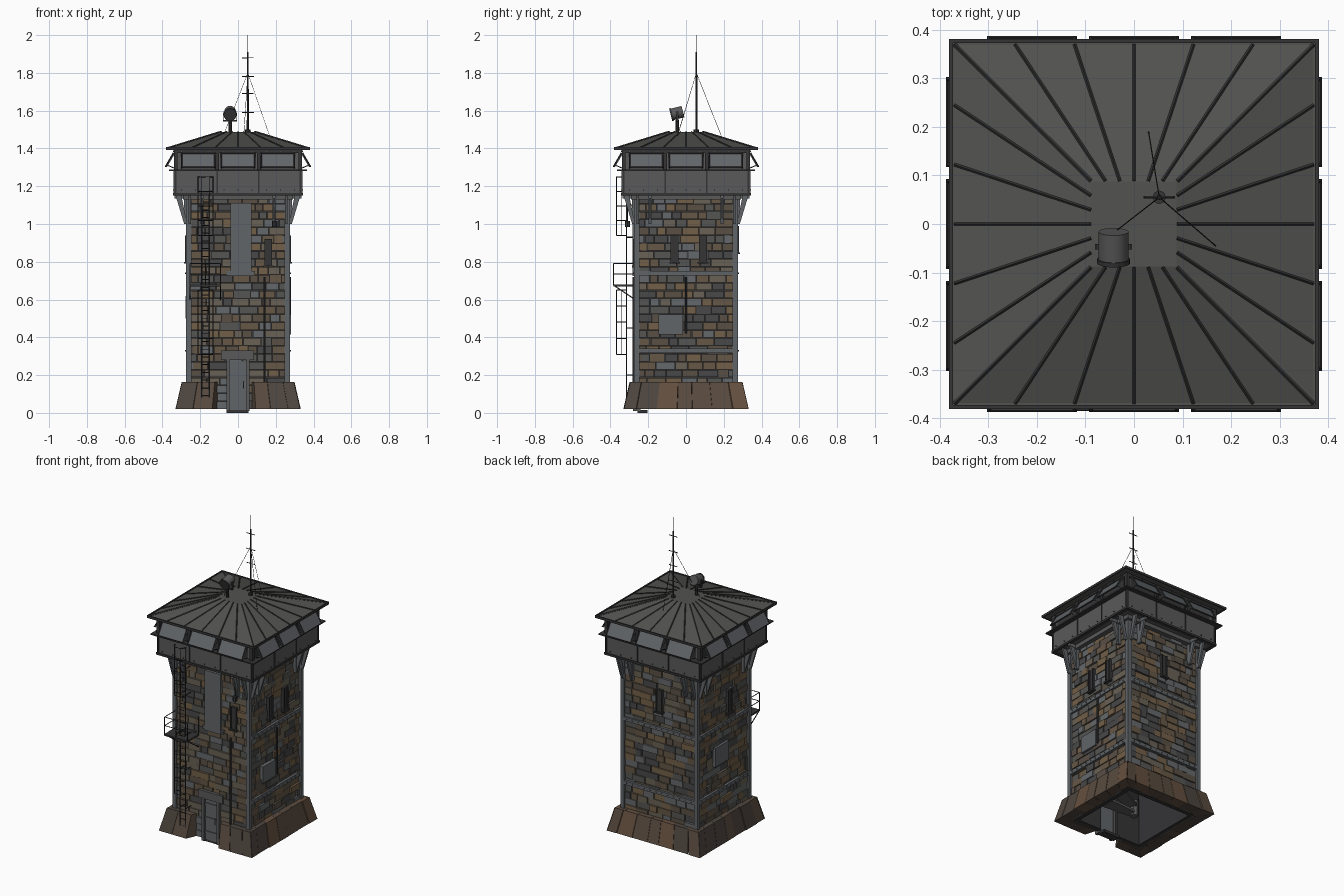
import bpy, bmesh, math, random
from mathutils import Matrix, Vector

if "Cube" in bpy.data.objects:
    bpy.data.objects.remove(bpy.data.objects["Cube"])

random.seed(4)
SIDES = [Matrix.Rotation(math.radians(90 * k), 4, 'Z') for k in range(4)]  # front, right, back, left
I = Matrix.Identity(4)


def mat(name, r, g, b):
    m = bpy.data.materials.new(name)
    m.diffuse_color = (r, g, b, 1)
    m.use_nodes = True
    m.node_tree.nodes["Principled BSDF"].inputs["Base Color"].default_value = m.diffuse_color
    return m


steel = mat("steel", .10, .10, .10)
dark = mat("dark_iron", .035, .035, .037)
roofing = mat("roofing", .085, .085, .08)
plate = mat("plate", .12, .13, .14)
stones = [mat("stone_%d" % i, *c) for i, c in enumerate([
    (.13, .095, .06), (.10, .08, .06), (.09, .09, .085), (.14, .12, .09),
    (.065, .065, .065), (.17, .115, .065), (.13, .14, .145)])]
bases = [mat("footing_%d" % i, *c) for i, c in enumerate([
    (.10, .07, .05), (.075, .06, .05), (.13, .08, .05)])]


def hexa(bm, low, top, M=I, mi=0):
    v = [bm.verts.new(M @ Vector(p)) for p in low + top]
    for f in ((3, 2, 1, 0), (4, 5, 6, 7), (0, 1, 5, 4), (1, 2, 6, 5), (2, 3, 7, 6), (3, 0, 4, 7)):
        bm.faces.new([v[i] for i in f]).material_index = mi


def box(bm, x0, x1, y0, y1, z0, z1, M=I, mi=0):
    q = lambda z: [(x0, y0, z), (x1, y0, z), (x1, y1, z), (x0, y1, z)]
    hexa(bm, q(z0), q(z1), M, mi)


def rod(bm, a, b, r, n=6, M=I, r2=None):
    a, b = M @ Vector(a), M @ Vector(b)
    d = b - a
    T = Matrix.Translation((a + b) / 2) @ d.to_track_quat('Z', 'Y').to_matrix().to_4x4()
    bmesh.ops.create_cone(bm, cap_ends=True, segments=n, radius1=r,
                          radius2=r if r2 is None else r2, depth=d.length, matrix=T)


def finish(name, bm, *mats):
    bmesh.ops.recalc_face_normals(bm, faces=bm.faces)
    me = bpy.data.meshes.new(name)
    bm.to_mesh(me)
    bm.free()
    for m in mats:
        me.materials.append(m)
    ob = bpy.data.objects.new(name, me)
    bpy.context.collection.objects.link(ob)
    return ob


# Irregular stone courses over a thin backing wall
bm, back = bmesh.new(), bmesh.new()
for k, M in enumerate(SIDES):
    rows = 27
    h = 1.13 / rows
    for r in range(rows):
        z = .02 + r * h
        spans = [(-.26, -.06), (.06, .26)] if k == 0 and z < .27 else [(-.26, .26)]
        for a, b in spans:
            x = a
            while x < b - .001:
                w = random.uniform(.04, .105)
                e = b if b - x - w < .03 else x + w
                y = -.257 - random.random() * .012
                box(bm, x + .0015, e - .0015, y, -.235, z + .0015, z + h - .0015, M, random.randrange(7))
                x = e
    if k:
        box(back, -.25, .25, -.25, -.225, .02, 1.15, M)
    else:
        for a, b, z in ((-.25, -.06, .02), (.06, .25, .02), (-.06, .06, .28)):
            box(back, a, b, -.25, -.225, z, 1.15, M)
finish("stone_blocks", bm, *stones)
finish("backing_wall", back, dark)

# Sloped footing slabs, with an opening at the door
bm = bmesh.new()
full = [-1, -.8, -.47, -.14, .1, .42, .75, 1]
for k, M in enumerate(SIDES):
    for br in ([[-1, -.72, -.41], [.28, .52, .8, 1]] if k == 0 else [full]):
        for a, b in zip(br, br[1:]):
            j = random.uniform(-.003, .003)
            q = lambda o, z: [(a * o + .001, -o, z), (b * o - .001, -o, z), (b * .262, -.262, z), (a * .262, -.262, z)]
            hexa(bm, q(.33 + j, .02), q(.297 + j, .163), M, random.randrange(3))
finish("footing_slabs", bm, *bases)

# Door, frame, step and inner treads
bm = bmesh.new()
box(bm, -.05, .045, -.262, -.245, .015, .275)
for z in (.06, .15, .24):
    box(bm, -.05, .045, -.268, -.26, z, z + .012)
rod(bm, (.03, -.275, .13), (.03, -.275, .17), .003)
finish("door", bm, plate)
bm = bmesh.new()
for x in (-.062, .044):
    box(bm, x, x + .016, -.28, -.24, .01, .285)
box(bm, -.09, .085, -.278, -.24, .28, .33)
finish("door_frame", bm, steel)
bm = bmesh.new()
box(bm, -.06, .055, -.258, -.205, 0, .016)
finish("door_step", bm, dark)
bm = bmesh.new()
for i in range(24):
    M = Matrix.Rotation(i * math.pi / 8, 4, 'Z')
    z = .04 + i * .045
    hexa(bm, [(.02, -.03, z), (.21, -.045, z), (.21, .045, z), (.02, .03, z)],
         [(.02, -.03, z + .015), (.21, -.045, z + .015), (.21, .045, z + .015), (.02, .03, z + .015)], M)
rod(bm, (0, 0, .03), (0, 0, 1.15), .025, 8)
finish("inner_stair", bm, steel)

# Corner angle posts, riveted belts and brackets
posts, belts, rivets, brackets = (bmesh.new() for _ in range(4))
for k, M in enumerate(SIDES):
    for s in (-1, 1):
        x = sorted((s * .247, s * .274))
        box(posts, x[0], x[1], -.274, -.262, .15, 1.15, M)
        # triangular bracket arms with a diagonal strut
        c = s * .19
        box(brackets, c - .008, c + .008, -.285, -.262, 1.0, 1.15, M)
        box(brackets, c - .008, c + .008, -.335, -.262, 1.135, 1.155, M)
        c2 = s * .255
        for cc in (c, c2):
            hexa(brackets, [(cc - .006, -.285, 1.0), (cc + .006, -.285, 1.0), (cc + .006, -.27, 1.0), (cc - .006, -.27, 1.0)],
                 [(cc - .006, -.33, 1.15), (cc + .006, -.33, 1.15), (cc + .006, -.30, 1.15), (cc - .006, -.30, 1.15)], M)
    for z in ((.74,) if k == 0 else (.33, .74)):
        a, b = (-.06, .09) if k == 0 else (-.25, .25)
        box(belts, a, b, -.276, -.26, z - .012, z + .012, M)
        for i in range(12):
            x = a + (i + .5) * (b - a) / 12
            rod(rivets, (x, -.274, z), (x, -.280, z), .004, 6, M)
    for i in range(9):
        for z in (1.18, 1.385):
            x = -.30 + i * .075
            rod(rivets, (x, -.336, z), (x, -.345, z), .003, 6, M)
finish("corner_posts", posts, plate)
finish("wall_belts", belts, plate)
finish("rivets", rivets, steel)
finish("eave_brackets", brackets, plate)

# Wall plates, loophole frames, conduits
bm = bmesh.new()
box(bm, -.04, .072, -.282, -.255, .725, 1.11)
box(bm, -.145, -.015, -.28, -.255, .415, .52, SIDES[1])
box(bm, -.10, .04, -.279, -.255, .50, .62, SIDES[3])
finish("wall_plates", bm, plate)
bm = bmesh.new()
for k, x, z in ((0, .16, .78), (1, -.06, .80), (1, .09, .80), (2, 0, .85), (3, .05, .8)):
    for s in (-.017, .017):
        box(bm, x + s - .004, x + s + .004, -.28, -.25, z, z + .14, SIDES[k])
    box(bm, x - .017, x + .017, -.274, -.25, z, z + .14, SIDES[k])
    box(bm, x - .028, x + .028, -.285, -.25, z - .01, z, SIDES[k])
finish("loopholes", bm, dark)
bm = bmesh.new()
rod(bm, (.14, -.277, .16), (.14, -.277, .72), .005)
rod(bm, (0, -.277, .42), (0, -.277, .72), .005, 6, SIDES[1])
rod(bm, (.195, -.31, 1.01), (.195, -.31, 1.10), .003)
rod(bm, (.195, -.31, .985), (.195, -.31, 1.015), .014, 8)
finish("conduits_and_lamp", bm, dark)

# Cabin body, sill and rails
bm = bmesh.new()
box(bm, -.29, .29, -.29, .29, 1.13, 1.158)
box(bm, -.337, .337, -.337, .337, 1.155, 1.285)
box(bm, -.325, .325, -.325, .325, 1.28, 1.40)
finish("cabin", bm, steel)
trim, win, flap = (bmesh.new() for _ in range(3))
for M in SIDES:
    box(trim, -.34, .34, -.343, -.32, 1.152, 1.165, M)
    box(trim, -.365, .365, -.365, -.32, 1.281, 1.289, M)
    box(trim, -.338, .338, -.338, -.32, 1.376, 1.40, M)
    for x in (-.33, -.11, .11, .33):
        box(trim, x - .01, x + .01, -.34, -.32, 1.28, 1.40, M)
        box(trim, x - .004, x + .004, -.341, -.33, 1.16, 1.285, M)
    for c in (-.21, 0, .21):
        box(win, c - .09, c + .09, -.328, -.32, 1.295, 1.372, M)
        q = lambda y, z: [(c - .093, y, z), (c + .093, y, z), (c + .093, y + .006, z), (c - .093, y + .006, z)]
        hexa(flap, q(-.382, 1.302), q(-.338, 1.376), M)
        for s in (-.088, .088):
            rod(trim, (c + s, -.384, 1.303), (c + s, -.341, 1.377), .004, 4, M)
            rod(trim, (c + s, -.335, 1.295), (c + s, -.376, 1.312), .0025, 4, M)
        for y, z in ((-.384, 1.303), (-.343, 1.374)):
            rod(trim, (c - .093, y, z), (c + .093, y, z), .003, 4, M)
finish("cabin_trim", trim, dark)
finish("cabin_windows", win, dark)
finish("window_shutters", flap, plate)

# Truncated pyramid roof with standing seams
sq = lambda o, z: [(-o, -o, z), (o, -o, z), (o, o, z), (-o, o, z)]
bm = bmesh.new()
hexa(bm, sq(.375, 1.40), sq(.088, 1.488))
hexa(bm, sq(.377, 1.394), sq(.377, 1.402))
finish("roof", bm, roofing)
bm = bmesh.new()
for M in SIDES:
    for x in (-.245, -.1225, 0, .1225, .245, .37):
        rod(bm, (x, -.37, 1.403), (x * .24, -.089, 1.489), .005 if x == .37 else .0035, 4, M)
    box(bm, -.381, .381, -.381, -.373, 1.392, 1.407, M)
finish("roof_seams", bm, dark)

# Ladder with safety hoops
bm = bmesh.new()
Y = -.315
for x in (-.192, -.152):
    rod(bm, (x, Y, .02), (x, Y, 1.25), .0035)
    for z in (.2, .45, .675, .93, 1.1):
        rod(bm, (x, Y, z), (x, -.26, z), .003, 4)
for i in range(30):
    rod(bm, (-.192, Y, .05 + i * .041), (-.152, Y, .05 + i * .041), .0025, 4)
hoop = [(-.192, Y), (-.212, -.34), (-.195, -.368), (-.15, -.368), (-.132, -.34), (-.152, Y)]
for z0, z1 in ((.31, .65), (.94, 1.25)):
    for x, y in hoop[1:5]:
        rod(bm, (x, y, z0), (x, y, z1), .002, 4)
    n = 5
    for i in range(n):
        z = z0 + (z1 - z0) * i / (n - 1)
        for a, b in zip(hoop, hoop[1:]):
            rod(bm, a + (z,), b + (z,), .0025, 4)
finish("caged_ladder", bm, dark)

# Rest platform with railing
bm = bmesh.new()
box(bm, -.255, -.205, -.385, -.265, .67, .68)
box(bm, -.14, -.09, -.385, -.265, .67, .68)
box(bm, -.205, -.14, -.385, -.345, .67, .68)
for x in (-.253, -.172, -.092):
    rod(bm, (x, -.383, .675), (x, -.383, .79), .003)
for x in (-.253, -.092):
    rod(bm, (x, -.27, .675), (x, -.27, .79), .003)
    rod(bm, (x, -.375, .67), (x, -.27, .60), .003)
for z in (.735, .79):
    rod(bm, (-.253, -.383, z), (-.092, -.383, z), .0025)
    rod(bm, (-.253, -.383, z), (-.253, -.27, z), .0025)
finish("rest_platform", bm, dark)

# Antenna mast with crossbars and guy wires
bm = bmesh.new()
X, Yy = .052, .055
rod(bm, (X, Yy, 1.48), (X, Yy, 1.91), .006, 8, I, .004)
rod(bm, (X, Yy, 1.90), (X, Yy, 2.0), .0018)
for z, w in ((1.59, .032), (1.69, .03), (1.78, .032), (1.88, .03)):
    rod(bm, (X - w, Yy, z), (X + w, Yy, z), .0025)
rod(bm, (X, Yy, 1.485), (X, Yy, 1.50), .014, 8)
for p in ((-.07, -.04, 1.487), (.03, .19, 1.458), (.168, -.045, 1.464)):
    rod(bm, (X, Yy, 1.80), p, .0012, 4)
finish("antenna_mast", bm, dark)

# Searchlight on its post
bm = bmesh.new()
c = Vector((-.042, -.047, 1.587))
d = Vector((0, -.97, -.25))
rod(bm, (c.x, c.y, 1.48), (c.x, c.y, 1.55), .009, 8)
for s in (-1, 1):
    x = sorted((c.x + s * .034, c.x + s * .038))
    box(bm, x[0], x[1], c.y - .006, c.y + .006, 1.545, 1.595)
box(bm, c.x - .038, c.x + .038, c.y - .006, c.y + .006, 1.543, 1.551)
rod(bm, c + d * .026, c + d * .035, .034, 20)
finish("searchlight_yoke", bm, dark)
bm = bmesh.new()
rod(bm, c - d * .032, c + d * .03, .031, 20)
lamp = finish("searchlight_drum", bm, steel)
bpy.context.view_layer.objects.active = lamp
lamp.select_set(True)
bpy.ops.object.shade_smooth_by_angle()
